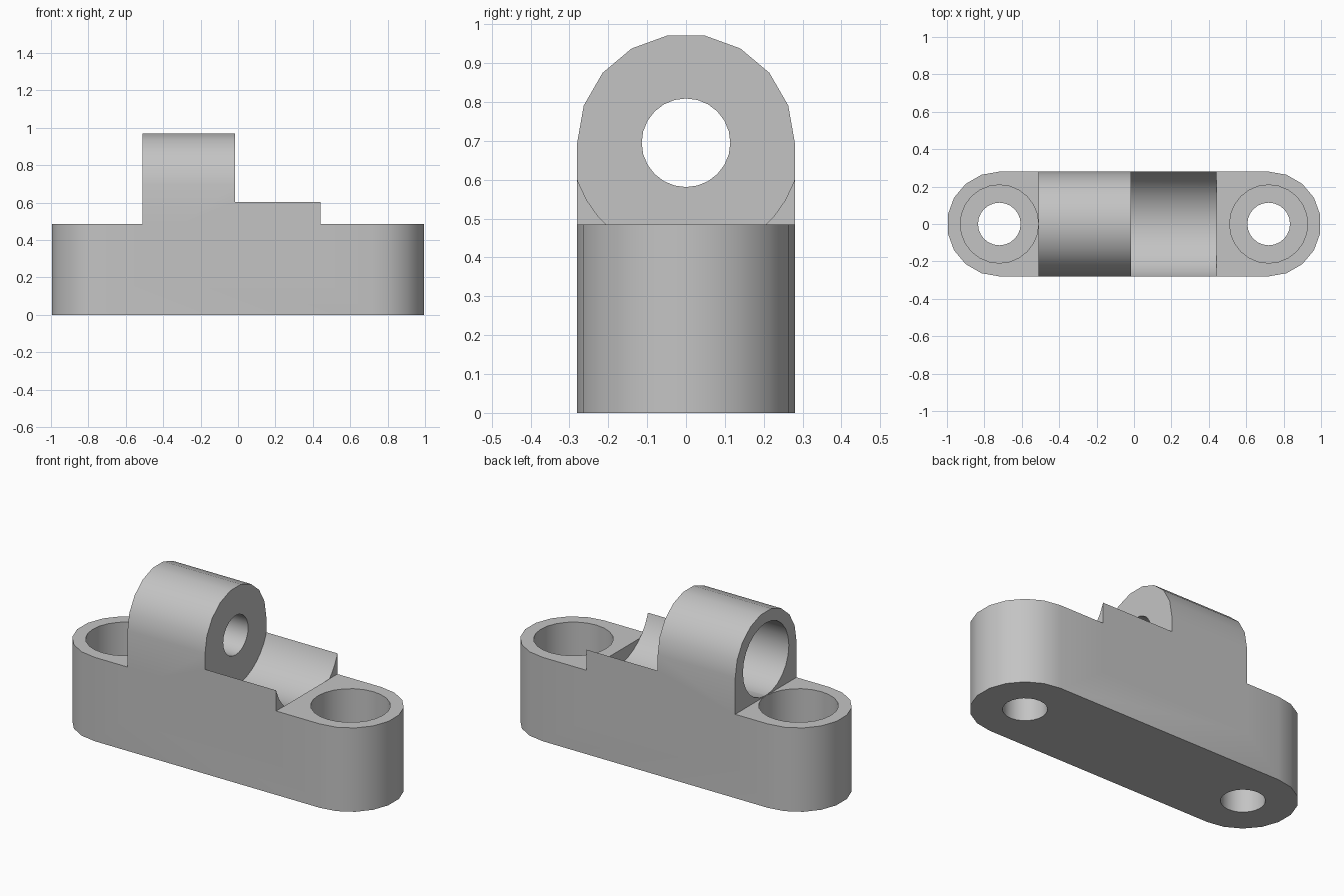
import bpy
import bmesh
from math import sin, cos, radians, tau
from mathutils import Vector

default = bpy.data.objects.get("Cube")
if default:
    bpy.data.objects.remove(default, do_unlink=True)

# Main dimensions
R = 0.28            # rounded end and barrel radius
END_X = 0.72        # screw hole distance from the middle
BASE_TOP = 0.485
AXIS_Z = 0.695      # pin axis height
BARREL = (-0.511, -0.015)
SADDLE = (-0.015, 0.44)
HOLE_R, BORE_R, FLOOR = 0.114, 0.21, 0.17

grey = bpy.data.materials.new("plain grey")
grey.use_nodes = True
grey.diffuse_color = (0.55, 0.55, 0.55, 1)
grey.node_tree.nodes["Principled BSDF"].inputs["Base Color"].default_value = grey.diffuse_color


def arc(cu, cv, r, start, end, steps):
    angles = [radians(start + (end - start) * i / steps) for i in range(steps + 1)]
    return [(cu + r * cos(a), cv + r * sin(a)) for a in angles]


def prism(name, outline, axis, low, high):
    """Extrude a closed outline along z (outline is x, y) or x (outline is y, z)."""
    place = (lambda u, v, w: (u, v, w)) if axis == "z" else (lambda u, v, w: (w, u, v))
    bm = bmesh.new()
    face = bm.faces.new([bm.verts.new(place(u, v, low)) for u, v in outline])
    grown = bmesh.ops.extrude_face_region(bm, geom=[face])["geom"]
    bmesh.ops.translate(bm, verts=[g for g in grown if isinstance(g, bmesh.types.BMVert)],
                        vec=Vector(place(0, 0, high - low)))
    bmesh.ops.recalc_face_normals(bm, faces=bm.faces)
    mesh = bpy.data.meshes.new(name)
    bm.to_mesh(mesh)
    bm.free()
    obj = bpy.data.objects.new(name, mesh)
    mesh.materials.append(grey)
    bpy.context.collection.objects.link(obj)
    return obj


def cylinder(name, u, v, r, axis, low, high, sides=24):
    return prism(name, arc(u, v, r, 0, 360, sides)[:-1], axis, low, high)


def combine(target, other, operation):
    mod = target.modifiers.new(operation, "BOOLEAN")
    mod.operation, mod.solver, mod.object = operation, "EXACT", other
    bpy.context.view_layer.objects.active = target
    bpy.ops.object.modifier_apply(modifier=mod.name)
    bpy.data.objects.remove(other, do_unlink=True)


# Base with rounded ends
ends = arc(END_X, 0, R, -90, 90, 9) + arc(-END_X, 0, R, 90, 270, 9)
body = prism("hinge_body", ends, "z", 0, BASE_TOP)

# Raised saddle, hollowed by a round trough
block = [(-R, 0.2), (R, 0.2), (R, 0.605), (-R, 0.605)]
combine(body, prism("saddle", block, "x", *SADDLE), "UNION")
combine(body, cylinder("trough_cutter", 0, AXIS_Z, 0.295, "x", *SADDLE, sides=36), "DIFFERENCE")

# Arched barrel
arch = arc(0, AXIS_Z, R, 0, 180, 9) + [(-R, 0.2), (R, 0.2)]
combine(body, prism("barrel", arch, "x", *BARREL), "UNION")

# Pin hole, widened from the right-hand end
combine(body, cylinder("pin_cutter", 0, AXIS_Z, HOLE_R, "x", -0.6, 0.05), "DIFFERENCE")
combine(body, cylinder("pin_bore_cutter", 0, AXIS_Z + 0.002, BORE_R, "x",
                       -0.6, BARREL[1] - FLOOR), "DIFFERENCE")

# Counterbored screw holes
for side in (-1, 1):
    x = side * END_X
    combine(body, cylinder("screw_cutter", x, 0, HOLE_R, "z", -0.1, 0.55), "DIFFERENCE")
    combine(body, cylinder("screw_bore_cutter", x, 0, BORE_R - 0.001, "z", FLOOR, 0.6), "DIFFERENCE")

# Soft curves with crisp edges
bpy.ops.object.select_all(action="DESELECT")
body.select_set(True)
bpy.context.view_layer.objects.active = body
bpy.ops.object.shade_smooth_by_angle(angle=radians(30))
